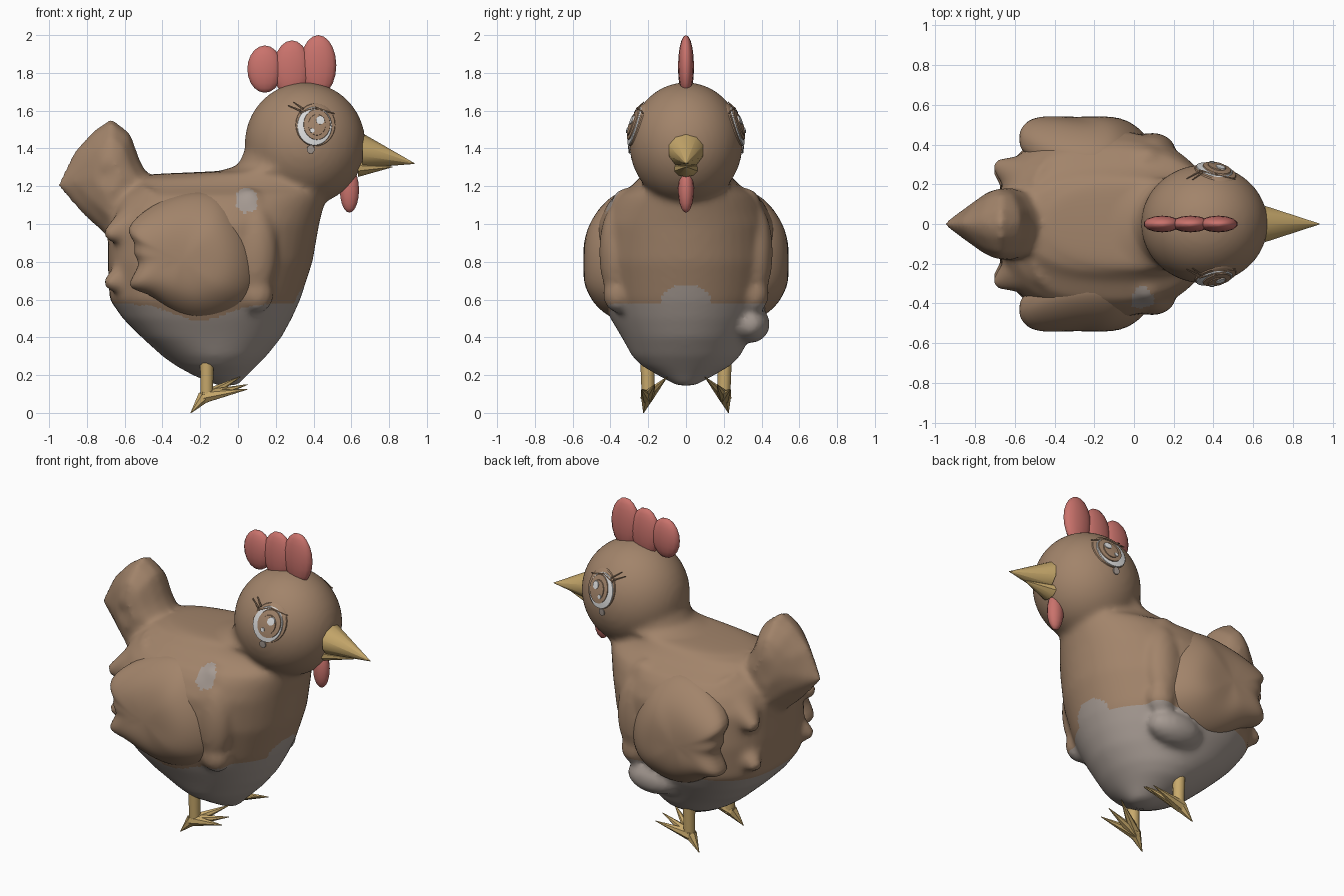
import bpy, bmesh
from math import sin, cos, pi, sqrt, exp, copysign
from mathutils import Matrix, Vector

cube = bpy.data.objects.get("Cube")
if cube:
    bpy.data.objects.remove(cube, do_unlink=True)


def material(name, rgb):
    m = bpy.data.materials.new(name)
    m.use_nodes = True
    m.diffuse_color = (*rgb, 1)
    m.node_tree.nodes["Principled BSDF"].inputs["Base Color"].default_value = (*rgb, 1)
    return m


BROWN = material("brown feathers", (0.36, 0.23, 0.145))
GREY = material("pale belly", (0.38, 0.325, 0.29))
RED = material("comb red", (0.59, 0.17, 0.15))
YELLOW = material("beak yellow", (0.58, 0.40, 0.15))
WHITE = material("eye white", (0.70, 0.70, 0.70))
HEAD, HEAD_R = Vector((0.355, 0, 1.425)), Vector((0.32, 0.30, 0.325))


def finish(name, bm, mats, angle=1.0):
    bmesh.ops.recalc_face_normals(bm, faces=bm.faces)
    me = bpy.data.meshes.new(name)
    bm.to_mesh(me)
    bm.free()
    ob = bpy.data.objects.new(name, me)
    bpy.context.collection.objects.link(ob)
    for m in mats:
        me.materials.append(m)
    bpy.ops.object.select_all(action='DESELECT')
    ob.select_set(True)
    bpy.context.view_layer.objects.active = ob
    bpy.ops.object.shade_smooth_by_angle(angle=angle)
    return ob


def ellipsoid(bm, center, radii, u=24, v=16):
    mat = Matrix.Translation(center) @ Matrix.Diagonal((*radii, 1))
    bmesh.ops.create_uvsphere(bm, u_segments=u, v_segments=v, radius=1, matrix=mat)


def loft(bm, rings):
    """Skin a list of equal-length point rings and cap both ends."""
    rows = [[bm.verts.new(p) for p in ring] for ring in rings]
    n = len(rows[0])
    for a, b in zip(rows, rows[1:]):
        for i in range(n):
            j = (i + 1) % n
            bm.faces.new((a[i], a[j], b[j], b[i]))
    bm.faces.new(rows[0][::-1])
    bm.faces.new(rows[-1])


def domed(bm, outline, levels, shape):
    """Outline in x-z, scaled about its middle at each y level."""
    cx = sum(p[0] for p in outline) / len(outline)
    cz = sum(p[1] for p in outline) / len(outline)
    rings = []
    for y, s in levels:
        pts = [(cx + (x - cx) * s, cz + (z - cz) * s) for x, z in outline]
        rings.append([(x, shape(x, y, z), z) for x, z in pts])
    loft(bm, rings)


def spike(bm, base, tip, r, n=8, r_tip=0.002):
    base, tip = Vector(base), Vector(tip)
    d = tip - base
    mat = Matrix.Translation((base + tip) / 2) @ d.to_track_quat('Z', 'Y').to_matrix().to_4x4()
    bmesh.ops.create_cone(bm, cap_ends=True, segments=n, radius1=r, radius2=r_tip,
                          depth=d.length, matrix=mat)


# Body: stacked sections (height, back, front, half width), squarer at the rear
sections = [(0.145, -0.11, 0.0, 0.05), (0.2, -0.24, 0.05, 0.15), (0.25, -0.33, 0.10, 0.235),
            (0.3, -0.40, 0.15, 0.285), (0.4, -0.51, 0.23, 0.34), (0.5, -0.61, 0.285, 0.40),
            (0.6, -0.68, 0.33, 0.45), (0.8, -0.69, 0.395, 0.48), (1.0, -0.685, 0.43, 0.47),
            (1.1, -0.66, 0.455, 0.42), (1.15, -0.63, 0.47, 0.38), (1.2, -0.59, 0.495, 0.29),
            (1.24, -0.54, 0.52, 0.25), (1.265, -0.44, 0.545, 0.23), (1.28, -0.10, 0.56, 0.24),
            (1.31, 0.0, 0.59, 0.25), (1.4, 0.04, 0.66, 0.27)]
bm = bmesh.new()
rings = []
for z, xb, xf, w in sections:
    c, h = (xb + xf) / 2, (xf - xb) / 2
    ring = []
    for k in range(48):
        u, v = cos(k * pi / 24), sin(k * pi / 24)
        e = 0.75 if u < 0 and 0.35 < z < 1.25 else 1.0
        ring.append((c + h * copysign(abs(u) ** e, u), w * copysign(abs(v) ** e, v), z))
    rings.append(ring)
loft(bm, rings)
ellipsoid(bm, HEAD, HEAD_R, 40, 28)

# Tail, fused into the body and thinning toward its rear edge
tail = [(-0.44, 1.2), (-0.515, 1.33), (-0.57, 1.48), (-0.67, 1.56), (-0.77, 1.49), (-0.87, 1.38),
        (-0.96, 1.2), (-0.83, 1.06), (-0.68, 0.92), (-0.5, 1.0)]
domed(bm, tail, [(-0.18, 0.3), (-0.15, 0.65), (-0.07, 0.92), (0, 1), (0.07, 0.92),
                 (0.15, 0.65), (0.18, 0.3)],
      lambda x, y, z: y * max(0.3, min(1, (x + 1.02) / 0.32)))

# Shoulder ridges and rump feathers, fused into the body
for s in (1, -1):
    ellipsoid(bm, (0.06, s * 0.33, 1.02), (0.11, 0.08, 0.17))
    ellipsoid(bm, (0.09, s * 0.37, 0.85), (0.12, 0.09, 0.25))
    ellipsoid(bm, (0.10, s * 0.36, 0.63), (0.09, 0.08, 0.10))
    for y, z in ((0.25, 0.98), (0.23, 0.72)):
        spike(bm, (-0.45, s * (y - 0.06), z + 0.04), (-0.70, s * (y + 0.05), z - 0.04), 0.2, 16, 0.03)
# Loose belly feathers under the left wing
ellipsoid(bm, (-0.02, 0.34, 0.47), (0.18, 0.105, 0.10))
raw = finish("body_source", bm, [])

# Fuse the shells, then colour the belly and the shoulder patch
rem = raw.modifiers.new("fuse", 'REMESH')
rem.mode = 'VOXEL'
rem.voxel_size = 0.018
smooth = raw.modifiers.new("soften", 'SMOOTH')
smooth.factor, smooth.iterations = 0.5, 10
fused = bpy.data.meshes.new_from_object(raw.evaluated_get(bpy.context.evaluated_depsgraph_get()))
bm = bmesh.new()
bm.from_mesh(fused)
bpy.data.objects.remove(raw, do_unlink=True)
bpy.data.meshes.remove(fused)
bmesh.ops.bisect_plane(bm, geom=bm.verts[:] + bm.edges[:] + bm.faces[:],
                       plane_co=(0, 0, 0.58), plane_no=(0, 0, 1))
for f in bm.faces:
    x, y, z = f.calc_center_median()
    dip = 0.09 * exp(-((x + 0.2) / 0.2) ** 2) if y < -0.2 else 0
    belly = z < 0.58 - dip or (x > 0.2 and (y / 0.13) ** 4 + ((z - 0.58) / 0.09) ** 2 < 1)
    patch = y < -0.2 and ((x - 0.045) / 0.06) ** 2 + ((z - 1.125) / 0.065) ** 2 < 1
    f.material_index = int(belly or patch)
finish("body", bm, [BROWN, GREY], 3.1)

# Wings with feathered rear edge, sloping into the back
wing = [(-0.03, 1.08), (-0.12, 1.17), (-0.28, 1.17), (-0.46, 1.10), (-0.61, 0.97), (-0.53, 0.90),
        (-0.56, 0.84), (-0.50, 0.79), (-0.61, 0.66), (-0.47, 0.64), (-0.38, 0.56),
        (-0.24, 0.49), (-0.10, 0.51), (0.02, 0.56), (0.10, 0.66), (0.09, 0.88)]


def wing_shape(x, y, z):
    return y - 0.6 * max(0, z - 0.96) - 0.5 * max(0, x + 0.06) - 0.6 * max(0, 0.66 - z)


for s, side in ((1, "left"), (-1, "right")):
    bm = bmesh.new()
    domed(bm, wing, [(0.34, 0.98), (0.44, 1.02), (0.485, 1.0), (0.525, 0.87), (0.545, 0.6), (0.54, 0.2)],
          lambda x, y, z: s * wing_shape(x, y, z))
    ob = finish(side + "_wing", bm, [BROWN], 3.1)
    sub = ob.modifiers.new("soften", 'SUBSURF')
    sub.levels = sub.render_levels = 2

# Comb and wattle
for name, c, r in (("comb_back", (0.142, 0, 1.82), (0.095, 0.042, 0.125)),
                   ("comb_middle", (0.285, 0, 1.82), (0.1, 0.042, 0.152)),
                   ("comb_front", (0.425, 0, 1.84), (0.098, 0.042, 0.16)),
                   ("wattle", (0.59, 0, 1.18), (0.052, 0.042, 0.12))):
    bm = bmesh.new()
    ellipsoid(bm, c, r, 14, 10)
    finish(name, bm, [RED])

# Beak: two slanted cones
for name, x0, zc, ry, rz, tip in (("upper_beak", 0.66, 1.388, 0.096, 0.092, (0.935, 1.32)),
                                  ("lower_beak", 0.635, 1.295, 0.065, 0.046, (0.82, 1.302))):
    bm = bmesh.new()
    ring = [(ry * cos((k + 0.5) * pi / 5), rz * sin((k + 0.5) * pi / 5)) for k in range(10)]
    loft(bm, [[(x0, a, zc + b) for a, b in ring],
              [(tip[0], a * 0.02, tip[1] + b * 0.02) for a, b in ring]])
    finish(name, bm, [YELLOW], 0.7)


# Eyes: thin plates wrapped on the head
def on_head(x, z, s, lift):
    q = 1 - ((x - HEAD.x) / HEAD_R.x) ** 2 - ((z - HEAD.z) / HEAD_R.z) ** 2
    return (x, s * (HEAD_R.y * sqrt(max(q, 0)) + lift), z)


def plate(name, x, z, rx, rz, lift, s, mat):
    bm = bmesh.new()
    rings = [[on_head(x + k * rx * cos(i * pi / 14), z + k * rz * sin(i * pi / 14), s, h)
              for i in range(28)]
             for k, h in ((1.02, lift - 0.006), (1, lift), (0.6, lift), (0.2, lift))]
    loft(bm, rings)
    finish(name, bm, [mat], 0.7)


for s, side in ((1, "left"), (-1, "right")):
    for part, x, z, rx, rz, lift, mat in (
            ("eye_rim", 0.41, 1.525, 0.103, 0.111, 0.005, BROWN),
            ("eye_white", 0.405, 1.518, 0.09, 0.1, 0.010, WHITE),
            ("iris", 0.418, 1.527, 0.07, 0.08, 0.015, BROWN),
            ("pupil", 0.418, 1.525, 0.045, 0.055, 0.020, BROWN),
            ("large_glint", 0.436, 1.55, 0.022, 0.022, 0.025, WHITE),
            ("small_glint", 0.393, 1.495, 0.012, 0.012, 0.025, WHITE),
            ("tear", 0.385, 1.395, 0.02, 0.022, 0.007, GREY)):
        plate(side + "_" + part, x, z, rx, rz, lift, s, mat)
    # Lashes and upper lid
    bm = bmesh.new()
    for a, b in (((0.33, 1.60), (0.265, 1.628)), ((0.345, 1.61), (0.295, 1.645)),
                 ((0.33, 1.59), (0.41, 1.615)), ((0.41, 1.615), (0.51, 1.585))):
        spike(bm, on_head(*a, s, 0.013), on_head(*b, s, 0.010), 0.006, 6, 0.003)
    finish(side + "_lashes", bm, [BROWN])

    # Leg and pointed toes
    bm = bmesh.new()
    spike(bm, (-0.165, s * 0.20, 0.08), (-0.165, s * 0.205, 0.30), 0.034, 10, 0.038)
    for tip in ((0.05, 0.235, 0.125), (0.05, 0.165, 0.15), (0.01, 0.10, 0.19), (-0.25, 0.225, 0.0)):
        spike(bm, (-0.18, s * 0.205, 0.085), (tip[0], s * tip[1], tip[2]), 0.036, 7)
    finish(side + "_leg", bm, [YELLOW], 0.7)
